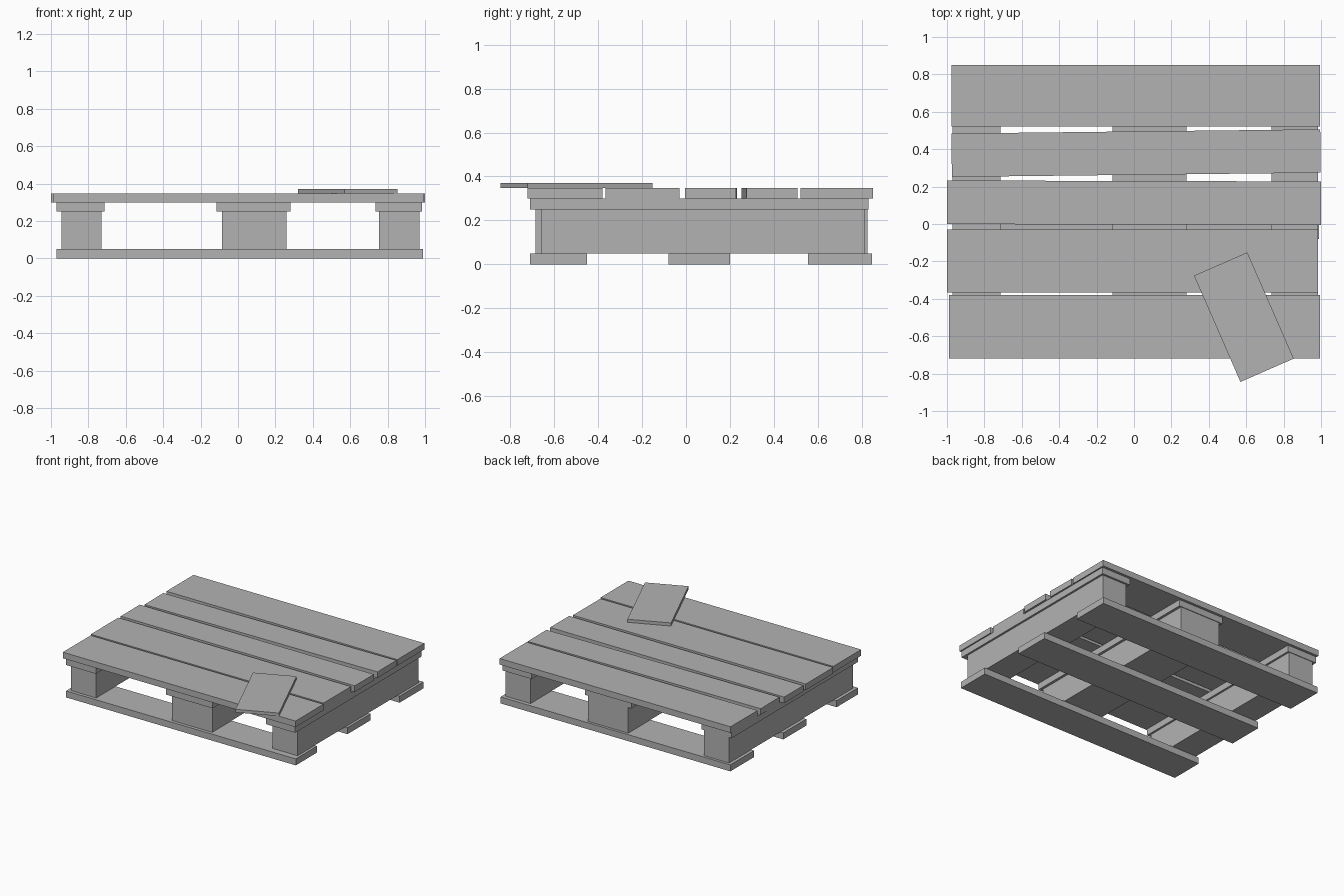
import bpy
import bmesh
import math
from mathutils import Matrix

if "Cube" in bpy.data.objects:
    bpy.data.objects.remove(bpy.data.objects["Cube"])

grey = bpy.data.materials.new("grey wood")
grey.diffuse_color = (0.45, 0.45, 0.45, 1)
grey.use_nodes = True
grey.node_tree.nodes["Principled BSDF"].inputs["Base Color"].default_value = grey.diffuse_color


def plank(name, x, y, z, turn=0.0):
    """Box between the given x, y and z limits, turned about its own centre."""
    lims = (x, y, z)
    size = [b - a for a, b in lims]
    bm = bmesh.new()
    bmesh.ops.create_cube(bm, size=1, matrix=Matrix.Diagonal((*size, 1)))
    mesh = bpy.data.meshes.new(name)
    bm.to_mesh(mesh)
    bm.free()
    mesh.materials.append(grey)
    ob = bpy.data.objects.new(name, mesh)
    ob.location = [(a + b) / 2 for a, b in lims]
    ob.rotation_euler.z = math.radians(turn)
    bpy.context.collection.objects.link(ob)
    return ob


# Bottom runners
for y in ((-0.71, -0.45), (-0.08, 0.2), (0.555, 0.845)):
    plank("bottom_board", (-0.97, 0.99), y, (0, 0.05))

# Thick bearers running front to back
for x, y in (((-0.945, -0.73), (-0.685, 0.825)),
             ((-0.085, 0.26), (-0.685, 0.825)),
             ((0.755, 0.97), (-0.66, 0.815))):
    plank("bearer", x, y, (0.05, 0.25))

# Thin, wider strips on the bearers
for x in ((-0.97, -0.715), (-0.115, 0.28), (0.735, 0.985)):
    plank("bearer_cap", x, (-0.71, 0.83), (0.25, 0.30))

# Deck boards, slightly uneven
for x, y, turn in (((-0.99, 0.995), (-0.72, -0.38), 0),
                   ((-1.0, 0.985), (-0.365, -0.03), 0),
                   ((-1.0, 1.0), (-0.003, 0.23), -0.15),
                   ((-0.975, 0.997), (0.263, 0.495), 0.65),
                   ((-0.975, 0.995), (0.52, 0.85), 0)):
    plank("deck_board", x, y, (0.30, 0.347), turn)

# Loose offcut lying on the deck
plank("loose_board", (0.432, 0.743), (-0.808, -0.188), (0.347, 0.371), 23.6)
